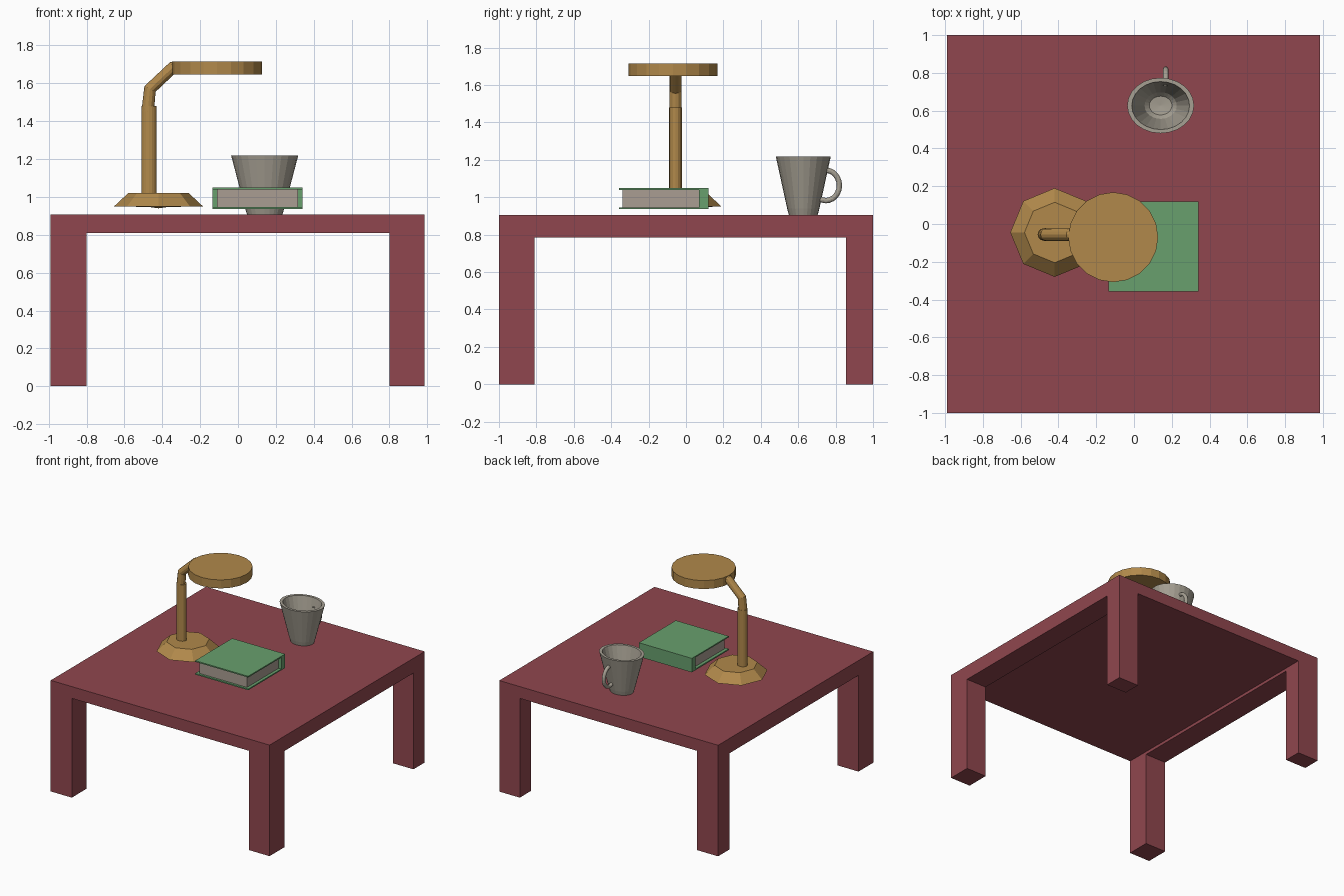
import bpy, bmesh, math
from mathutils import Vector

if "Cube" in bpy.data.objects:
    bpy.data.objects.remove(bpy.data.objects["Cube"])


def material(name, color):
    m = bpy.data.materials.new(name)
    m.diffuse_color = (*color, 1)
    m.use_nodes = True
    m.node_tree.nodes["Principled BSDF"].inputs["Base Color"].default_value = m.diffuse_color
    return m


RED = material("red_paint", (0.28, 0.062, 0.077))
BRASS = material("brass", (0.44, 0.25, 0.07))
GREEN = material("green_cover", (0.14, 0.35, 0.155))
PAPER = material("paper", (0.40, 0.34, 0.29))
CLAY = material("clay", (0.38, 0.35, 0.29))


def finish(bm, name, mat):
    bmesh.ops.recalc_face_normals(bm, faces=bm.faces)
    me = bpy.data.meshes.new(name)
    bm.to_mesh(me)
    bm.free()
    ob = bpy.data.objects.new(name, me)
    bpy.context.collection.objects.link(ob)
    if mat:
        me.materials.append(mat)
    return ob


def box(name, lo, hi, mat=None):
    lo, hi = Vector(lo), Vector(hi)
    bm = bmesh.new()
    bmesh.ops.create_cube(bm, size=1)
    bmesh.ops.scale(bm, vec=hi - lo, verts=bm.verts)
    bmesh.ops.translate(bm, vec=(lo + hi) / 2, verts=bm.verts)
    return finish(bm, name, mat)


def lathe(name, profile, center, sides, mat, sx=1.0, sy=1.0):
    """Revolve (radius, z) points; radius 0 makes a single pole vertex."""
    bm = bmesh.new()
    rings = []
    for r, z in profile:
        n = sides if r > 0 else 1
        rings.append([bm.verts.new((center[0] + sx * r * math.cos(2 * math.pi * i / sides),
                                    center[1] + sy * r * math.sin(2 * math.pi * i / sides), z))
                      for i in range(n)])
    for a, b in zip(rings, rings[1:]):
        for i in range(sides):
            j = (i + 1) % sides
            quad = [a[i % len(a)], a[j % len(a)], b[j % len(b)], b[i % len(b)]]
            bm.faces.new(list(dict.fromkeys(quad)))
    return finish(bm, name, mat)


def tube(name, points, radius, mat):
    cu = bpy.data.curves.new(name, "CURVE")
    cu.dimensions = "3D"
    cu.bevel_depth = radius
    cu.bevel_resolution = 4
    cu.use_fill_caps = True
    sp = cu.splines.new("POLY")
    sp.points.add(len(points) - 1)
    for p, co in zip(sp.points, points):
        p.co = (*co, 1)
    sp.use_smooth = False
    tmp = bpy.data.objects.new(name + "_path", cu)
    bpy.context.collection.objects.link(tmp)
    bpy.context.view_layer.update()
    me = bpy.data.meshes.new_from_object(tmp.evaluated_get(bpy.context.evaluated_depsgraph_get()))
    bpy.data.objects.remove(tmp)
    ob = bpy.data.objects.new(name, me)
    bpy.context.collection.objects.link(ob)
    me.materials.clear()
    me.materials.append(mat)
    return ob


# Table: one block with an arch cut through each direction
table = box("table", (-0.99, -1, 0), (0.985, 1, 0.906), RED)
cutters = [box("side_arch_cutter", (-2, -0.81, -1), (2, 0.855, 0.785)),
           box("front_arch_cutter", (-0.80, -2, -1), (0.80, 2, 0.81))]
for c in cutters:
    mod = table.modifiers.new(c.name, "BOOLEAN")
    mod.operation, mod.solver, mod.object = "DIFFERENCE", "EXACT", c
bpy.context.view_layer.update()
table.data = bpy.data.meshes.new_from_object(
    table.evaluated_get(bpy.context.evaluated_depsgraph_get()))
table.modifiers.clear()
for c in cutters:
    bpy.data.objects.remove(c)

# Lamp: octagonal foot, post, bent neck and round head
lathe("lamp_foot", [(0, 0.94), (0.05, 0.947), (0.235, 0.95), (0.16, 1.02), (0, 1.02)],
      (-0.42, -0.045), 8, BRASS)
lathe("lamp_post", [(0, 1.0), (1, 1.0), (1, 1.48), (0, 1.48)],
      (-0.47, -0.056), 16, BRASS, 0.04, 0.034)
tube("lamp_neck", [(-0.477, -0.056, 1.45), (-0.465, -0.056, 1.57),
                   (-0.345, -0.056, 1.683), (-0.28, -0.056, 1.683)], 0.033, BRASS)
lathe("lamp_head", [(0, 1.647), (0.238, 1.647), (0.238, 1.716), (0, 1.716)],
      (-0.11, -0.07), 20, BRASS)

# Book: two covers, spine and page block
x0, x1, y0, y1, z0, z1 = -0.136, 0.342, -0.357, 0.119, 0.936, 1.05
box("book_lower_cover", (x0, y0, z0), (x1, y1, z0 + 0.01), GREEN)
box("book_upper_cover", (x0, y0, z1 - 0.01), (x1, y1, z1), GREEN)
box("book_spine", (x0, 0.07, z0 + 0.01), (x1, y1, z1 - 0.01), GREEN)
box("book_pages", (x0 + 0.026, y0 + 0.018, z0 + 0.01), (x1 - 0.024, 0.07, z1 - 0.01), PAPER)

# Mug: oval tapered cup with a looped handle
lathe("mug_cup", [(0, 0.906), (0.093, 0.906), (0.104, 0.94), (0.177, 1.218), (0.153, 1.218),
                  (0.085, 0.96), (0.06, 0.935), (0, 0.93)],
      (0.141, 0.627), 24, CLAY, 1.0, 0.83)
arc = [math.radians(a) for a in range(-90, 91, 15)]
loop = [(0.168, 0.748 + 0.072 * math.cos(a), 1.063 + 0.081 * math.sin(a)) for a in arc]
tube("mug_handle", [(0.168, 0.705, 0.99)] + loop + [(0.168, 0.735, 1.14)], 0.0145, CLAY)
